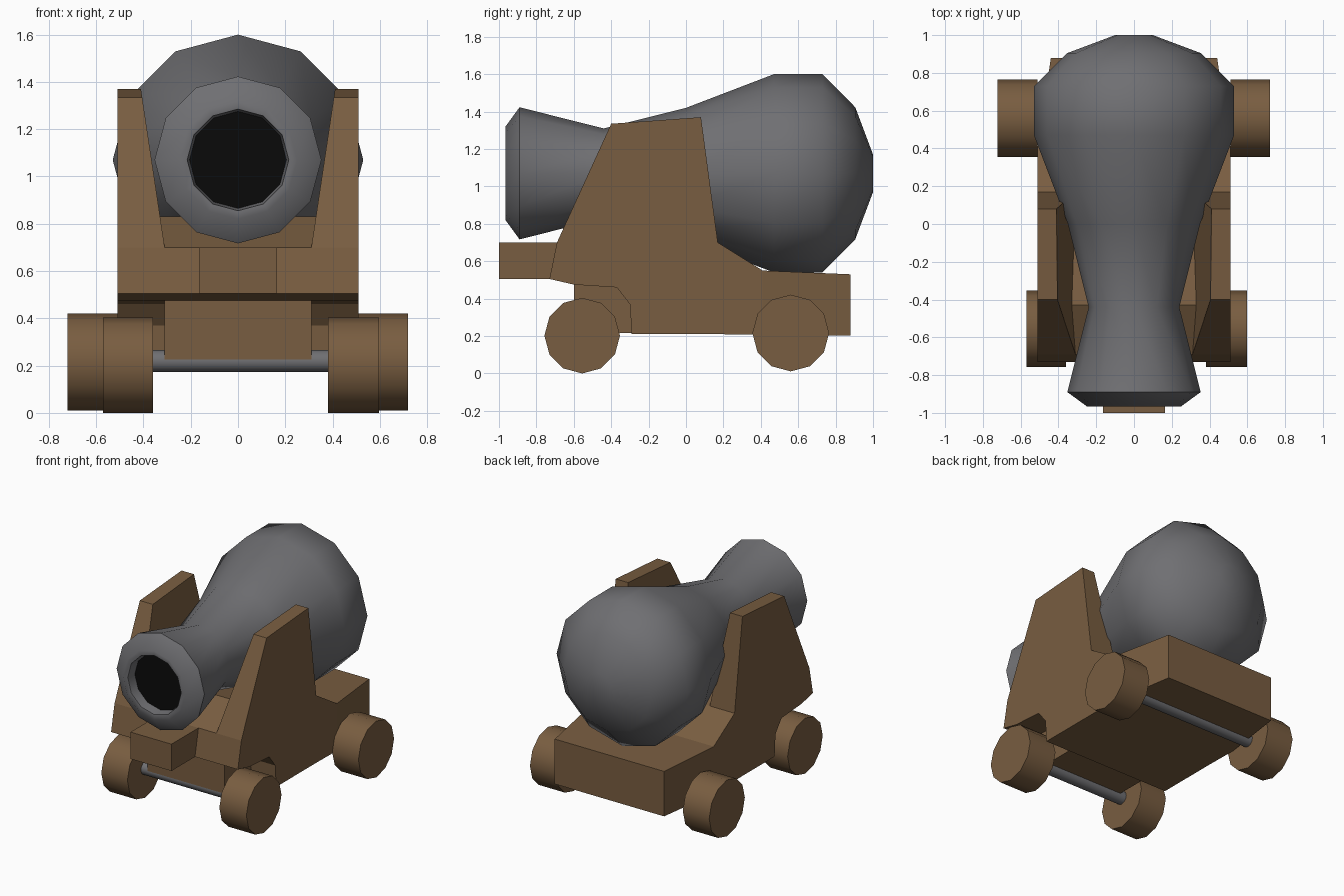
import bpy, bmesh
from math import sin, cos, pi

if "Cube" in bpy.data.objects:
    bpy.data.objects.remove(bpy.data.objects["Cube"])


def material(name, rgb):
    m = bpy.data.materials.new(name)
    m.diffuse_color = (*rgb, 1)
    m.use_nodes = True
    m.node_tree.nodes["Principled BSDF"].inputs["Base Color"].default_value = m.diffuse_color
    return m


WOOD = material("wood", (0.19, 0.11, 0.052))
IRON = material("iron", (0.16, 0.16, 0.17))
BLACK = material("black", (0.003, 0.003, 0.003))


def loft(name, rings, mat, smooth=None):
    """Skin a list of equal-length vertex rings and cap both ends."""
    bm = bmesh.new()
    loops = [[bm.verts.new(p) for p in ring] for ring in rings]
    n = len(loops[0])
    for a, b in zip(loops, loops[1:]):
        for i in range(n):
            j = (i + 1) % n
            bm.faces.new((a[i], a[j], b[j], b[i]))
    bm.faces.new(loops[0])
    bm.faces.new(loops[-1])
    bmesh.ops.recalc_face_normals(bm, faces=bm.faces)
    me = bpy.data.meshes.new(name)
    bm.to_mesh(me)
    bm.free()
    ob = bpy.data.objects.new(name, me)
    bpy.context.collection.objects.link(ob)
    me.materials.append(mat)
    if smooth:
        bpy.ops.object.select_all(action='DESELECT')
        ob.select_set(True)
        bpy.context.view_layer.objects.active = ob
        bpy.ops.object.shade_smooth_by_angle(angle=smooth)
    return ob


def prism(name, profile, inner, outer):
    """Side profile (y, z) spanned between two x positions (functions of z)."""
    return loft(name, [[(f(z), y, z) for y, z in profile] for f in (inner, outer)], WOOD)


def rod(name, x0, x1, y, z, r, mat):
    ring = [(y + r * cos(i * pi / 6), z + r * sin(i * pi / 6)) for i in range(12)]
    return loft(name, [[(x, a, b) for a, b in ring] for x in (x0, x1)], mat, 0.6)


def circle_y(y, r):
    return [(r * cos(i * pi / 6), y, 1.07 + r * sin(i * pi / 6)) for i in range(12)]


# Barrel, from the recessed bore around the muzzle to the rounded breech
profile = [(-0.89, 0.205), (-0.96, 0.215), (-0.965, 0.25), (-0.89, 0.353), (-0.44, 0.24),
           (0, 0.35), (0.47, 0.53), (0.73, 0.53), (0.905, 0.353), (1.0, 0.1)]
barrel = loft("barrel", [circle_y(y, r) for y, r in profile], IRON, 1.1)

# Black bore opening
loft("bore", [circle_y(-0.893, 0.205), circle_y(-0.89, 0.205)], BLACK)

# Carriage body with cut-outs for the front wheels
body = [(-0.73, 0.505), (-0.69, 0.70), (-0.43, 0.83), (0.17, 0.70), (0.17, 0.21),
        (-0.29, 0.21), (-0.30, 0.37), (-0.37, 0.46), (-0.60, 0.475)]
prism("carriage_body", body, lambda z: -0.51, lambda z: 0.51)

# Narrow front section between the front wheels
prism("front_hull", [(-0.60, 0.215), (-0.60, 0.475), (-0.28, 0.475), (-0.28, 0.215)],
      lambda z: -0.31, lambda z: 0.31)

# Tapered rear deck
stations = [(0.17, 0.51, 0.21, 0.70), (0.41, 0.51, 0.207, 0.55), (0.88, 0.44, 0.203, 0.53)]
loft("rear_deck", [[(-w, y, a), (w, y, a), (w, y, b), (-w, y, b)]
                   for y, w, a, b in stations], WOOD)

# Front block under the muzzle
prism("front_block", [(-1.0, 0.505), (-1.0, 0.70), (-0.66, 0.70), (-0.70, 0.505)],
      lambda z: -0.165, lambda z: 0.165)

# Upright cheeks, thinner towards the top
cheek = [(-0.69, 0.70), (-0.40, 1.335), (0.08, 1.37), (0.17, 0.70), (-0.43, 0.83)]
for side, s in (("left", -1), ("right", 1)):
    prism(side + "_cheek", cheek,
          lambda z: s * (0.31 + (z - 0.70) * 0.15), lambda z: s * 0.51)

# Wheels and axles
for name, y, z, r, left, right in (("front", -0.555, 0.202, 0.202, (-0.57, -0.36), (0.38, 0.597)),
                                   ("rear", 0.56, 0.216, 0.205, (-0.722, -0.51), (0.51, 0.72))):
    rod(name + "_left_wheel", *left, y, z, r, WOOD)
    rod(name + "_right_wheel", *right, y, z, r, WOOD)
    rod(name + "_axle", left[1] - 0.02, right[0] + 0.02, y, 0.219, 0.047, IRON)
